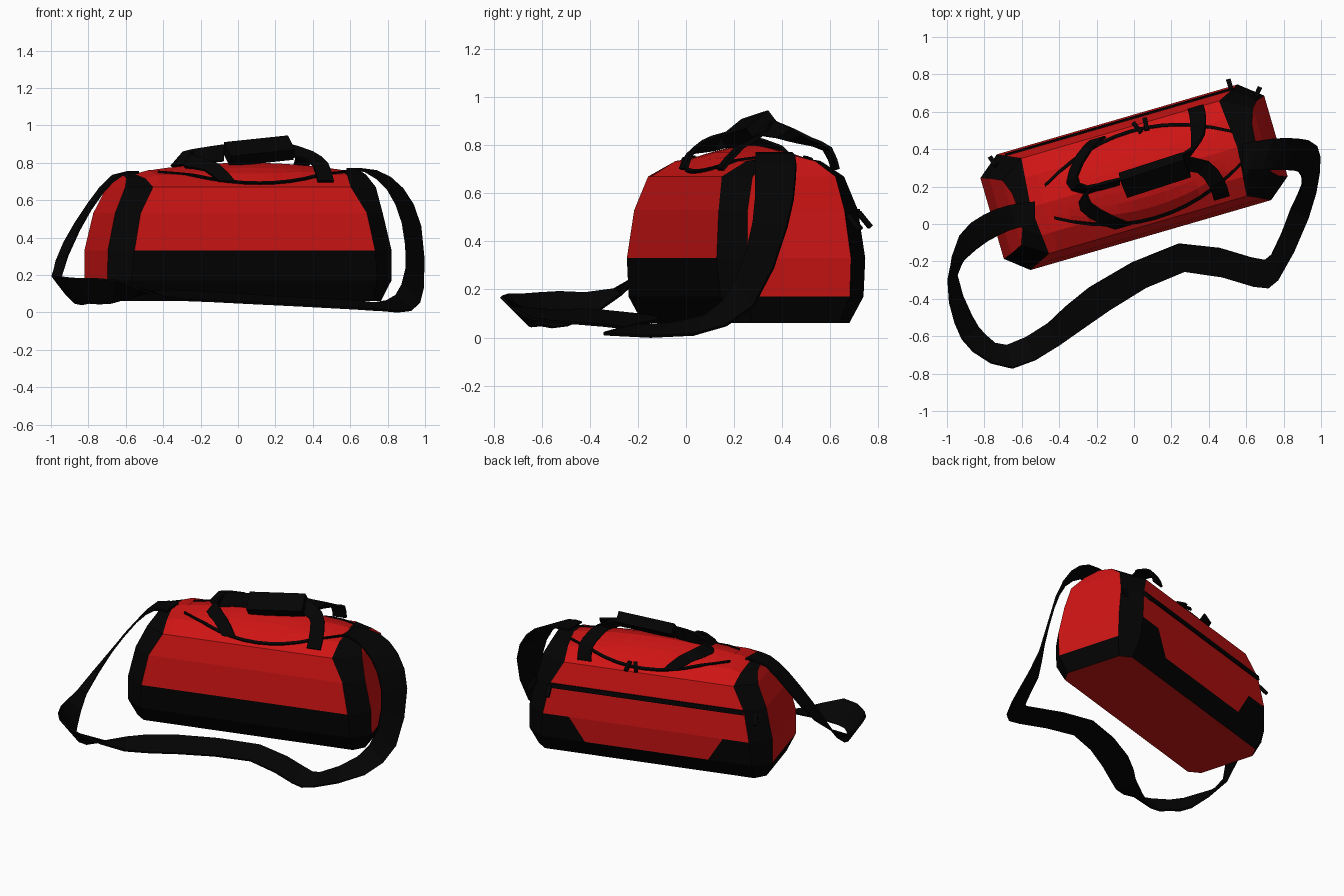
import bpy, bmesh, math
from mathutils import Matrix, Vector

if "Cube" in bpy.data.objects:
    bpy.data.objects.remove(bpy.data.objects["Cube"])

BAG = Matrix.Translation((0, 0.25, 0)) @ Matrix.Rotation(math.radians(16.2), 4, 'Z')
WORLD = Matrix.Identity(4)


def material(name, rgb):
    m = bpy.data.materials.new(name)
    m.diffuse_color = (*rgb, 1)
    m.use_nodes = True
    m.node_tree.nodes["Principled BSDF"].inputs["Base Color"].default_value = m.diffuse_color
    return m


RED = material("red_fabric", (0.62, 0.007, 0.007))
BLACK = material("black_webbing", (0.001, 0.001, 0.001))


def make(name, verts, faces, mats, idx=None, frame=BAG, thick=0):
    me = bpy.data.meshes.new(name)
    me.from_pydata([frame @ Vector(v) for v in verts], [], faces)
    for m in mats:
        me.materials.append(m)
    for p in me.polygons:
        p.material_index = idx[p.index] if idx else 0
    bm = bmesh.new()
    bm.from_mesh(me)
    bmesh.ops.recalc_face_normals(bm, faces=bm.faces)
    bm.to_mesh(me)
    bm.free()
    ob = bpy.data.objects.new(name, me)
    bpy.context.collection.objects.link(ob)
    if thick:
        mod = ob.modifiers.new("thickness", 'SOLIDIFY')
        mod.thickness = thick
        mod.offset = 0
    return ob


def ribbon(name, pairs, frame=BAG, thick=0.014):
    """Flat band between two edge paths, given as (left, right) point pairs."""
    verts = [p for pair in pairs for p in pair]
    faces = [(2*i, 2*i+1, 2*i+3, 2*i+2) for i in range(len(pairs) - 1)]
    return make(name, verts, faces, [BLACK], frame=frame, thick=thick)


def box(name, size, loc, rot):
    m = (Matrix.Translation(loc) @ Matrix.Rotation(rot[2], 4, 'Z') @ Matrix.Rotation(rot[1], 4, 'Y')
         @ Matrix.Rotation(rot[0], 4, 'X') @ Matrix.Diagonal((*size, 1)))
    v = [m @ Vector((x, y, z)) for x in (-.5, .5) for y in (-.5, .5) for z in (-.5, .5)]
    f = [(0, 1, 3, 2), (4, 6, 7, 5), (0, 4, 5, 1), (2, 3, 7, 6), (0, 2, 6, 4), (1, 5, 7, 3)]
    return make(name, v, f, [BLACK])


def smooth(points, steps=2):
    """Catmull-Rom refinement of a list of vectors."""
    pts = [Vector(p) for p in points]
    out = []
    for i in range(len(pts) - 1):
        a, b, c, d = pts[max(i-1, 0)], pts[i], pts[i+1], pts[min(i+2, len(pts)-1)]
        for s in range(steps):
            t = s / steps
            out.append(0.5 * (2*b + (c-a)*t + (2*a-5*b+4*c-d)*t*t + (3*b-a-3*c+d)*t**3))
    return out + [pts[-1]]


# body: levels of (z, half width, main length, back panel length, end length, end half width)
LEVELS = [(.06, .25, .68, .38, .74, .19), (.17, .31, .685, .40, .79, .22),
          (.33, .322, .67, .50, .79, .225), (.53, .302, .63, .5, .745, .21),
          (.67, .265, .55, .5, .68, .18), (.735, .16, .56, .5, .65, .10),
          (.76, 0, .575, .5, .64, 0)]
N = len(LEVELS)
ORDER = [(i, -1) for i in range(N)] + [(i, 1) for i in range(N-2, -1, -1)]
K = len(ORDER)
verts, faces, idx = [], [], []
for side, station in ((-1, 0), (-1, 1), (-1, 2), (1, 2), (1, 1), (1, 0)):
    for i, s in ORDER:
        z, w, um, ub, ue, we = LEVELS[i]
        if i > 3 and station < 2:          # left end sags, right end is fuller
            ue += .035 if side > 0 else 0
            z -= .02 if side < 0 and i > 4 else 0
        verts.append((side * (ue, um, ub)[station], s * (we if station == 0 else w), z))
for r in range(5):
    for k in range(K):
        k2 = (k + 1) % K
        faces.append((r*K+k, r*K+k2, (r+1)*K+k2, (r+1)*K+k))
        back_low = k == K-2 or (k == K-3 and r in (1, 3))
        idx.append(1 if k != K-1 and (r in (0, 4) or k < 2 or back_low) else 0)
for r in (0, 5):
    for k in range(N-1):
        faces.append(list(dict.fromkeys((r*K+k, r*K+k+1, r*K+K-2-k, r*K+K-1-k))))
        idx.append(1 if k == 0 else 0)
make("bag_body", verts, faces, [RED, BLACK], idx)


def top_z(v):
    """Height of the bag surface at distance v from the centre line."""
    v = abs(v)
    for (z0, w0, *_), (z1, w1, *_) in zip(LEVELS, LEVELS[1:]):
        if w1 <= v <= w0 and z0 > .3:
            return z0 + (z1 - z0) * (w0 - v) / (w0 - w1)
    return .7


# raised lid between the two top zips
C, L, U, V = .05, .52, 12, 8
half = lambda t: .09 + .15 * (1 - t*t)
verts = []
for a in range(U + 1):
    t = -1 + 2*a/U
    for b in range(V + 1):
        f = -1 + 2*b/V
        v = f * half(t)
        verts.append((C + L*t, v, top_z(v) + .003 + .037*(1 - f*f)*(1 - t*t)))
faces = [(a*(V+1)+b, a*(V+1)+b+1, (a+1)*(V+1)+b+1, (a+1)*(V+1)+b) for a in range(U) for b in range(V)]
make("lid", verts, faces, [RED])

# zips along the lid edges and across the back
for s, name in ((-1, "front_lid_zip"), (1, "back_lid_zip")):
    pairs = []
    for a in range(U + 1):
        t = -1 + 2*a/U
        v0, v1 = half(t) - .008, half(t) + .008
        pairs.append(((C+L*t, s*v0, top_z(v0)+.006), (C+L*t, s*v1, top_z(v1)+.006)))
    ribbon(name, pairs, thick=.01)
ribbon("back_zip", [((u, .304, .535), (u, .308, .505)) for u in (-.63, .63)], thick=.012)

# zip pulls
for i, (u, v, z, rx, rz) in enumerate([(-.70, .29, .48, .7, .3), (.63, .33, .49, .7, 0), (.76, .25, .48, .7, -.7),
                                       (.09, .25, .70, -.5, .4), (.14, .255, .70, -.5, -.1)]):
    box(f"zip_pull_{i+1}", (.025, .075 if i > 2 else .02, .012 if i > 2 else .08), (u, v, z), (rx, 0, rz))

# carry handle straps, four legs meeting at the grip
LEGS = {
    "handle_front_left": [(-.13, -.235, .70), (-.2, -.18, .775), (-.29, -.08, .805), (-.26, 0, .825), (-.08, 0, .85)],
    "handle_back_left": [(-.13, .25, .71), (-.22, .2, .78), (-.32, .08, .81), (-.27, .01, .83), (-.08, 0, .855)],
    "handle_front_right": [(.42, -.235, .70), (.415, -.15, .79), (.37, -.05, .84), (.26, 0, .875)],
    "handle_back_right": [(.42, .265, .70), (.42, .23, .785), (.40, .14, .82), (.36, .06, .85), (.26, .01, .875)],
}
for name, pts in LEGS.items():
    path = smooth(pts)
    left = "left" in name
    end = Vector((.1, .3, .95)) if left else Vector((.2, .75, .65))
    pairs = []
    for i, p in enumerate(path):
        t = (i / (len(path)-1)) ** (.9 if left else 2)
        d = Vector((1, 0, 0)).lerp(end, t).normalized() * .044
        pairs.append((p - d, p + d))
    ribbon(name, pairs)
box("handle_grip", (.36, .125, .07), (.11, -.02, .863), (.65, -.1, .03))

# shoulder strap: outer and inner edge pairs, world coordinates
STRAP = [((-.53, .12, .75), (-.53, -.01, .745)), ((-.67, .10, .73), (-.62, -.02, .735)),
         ((-.80, .05, .58), (-.725, -.06, .64)), ((-.93, -.06, .37), (-.85, -.14, .44)),
         ((-.995, -.30, .20), (-.945, -.27, .18)), ((-.955, -.53, .19), (-.87, -.49, .05)),
         ((-.86, -.68, .18), (-.79, -.60, .05)), ((-.65, -.77, .17), (-.68, -.65, .05)),
         ((-.40, -.65, .08), (-.46, -.53, .11)), ((-.13, -.46, .06), (-.24, -.34, .11)),
         ((.27, -.255, .04), (.24, -.105, .08)), ((.64, -.335, .02), (.63, -.18, .06)),
         ((.77, -.30, .012), (.735, -.165, .05)), ((.93, .03, .012), (.84, .08, .09)),
         ((.99, .28, .13), (.90, .21, .24)), ((.975, .42, .46), (.88, .28, .48)),
         ((.88, .455, .66), (.80, .29, .66)), ((.74, .455, .755), (.68, .29, .755)),
         ((.58, .43, .766), (.58, .29, .766))]
ribbon("shoulder_strap", list(zip(smooth([p[0] for p in STRAP]), smooth([p[1] for p in STRAP]))), WORLD, .012)
